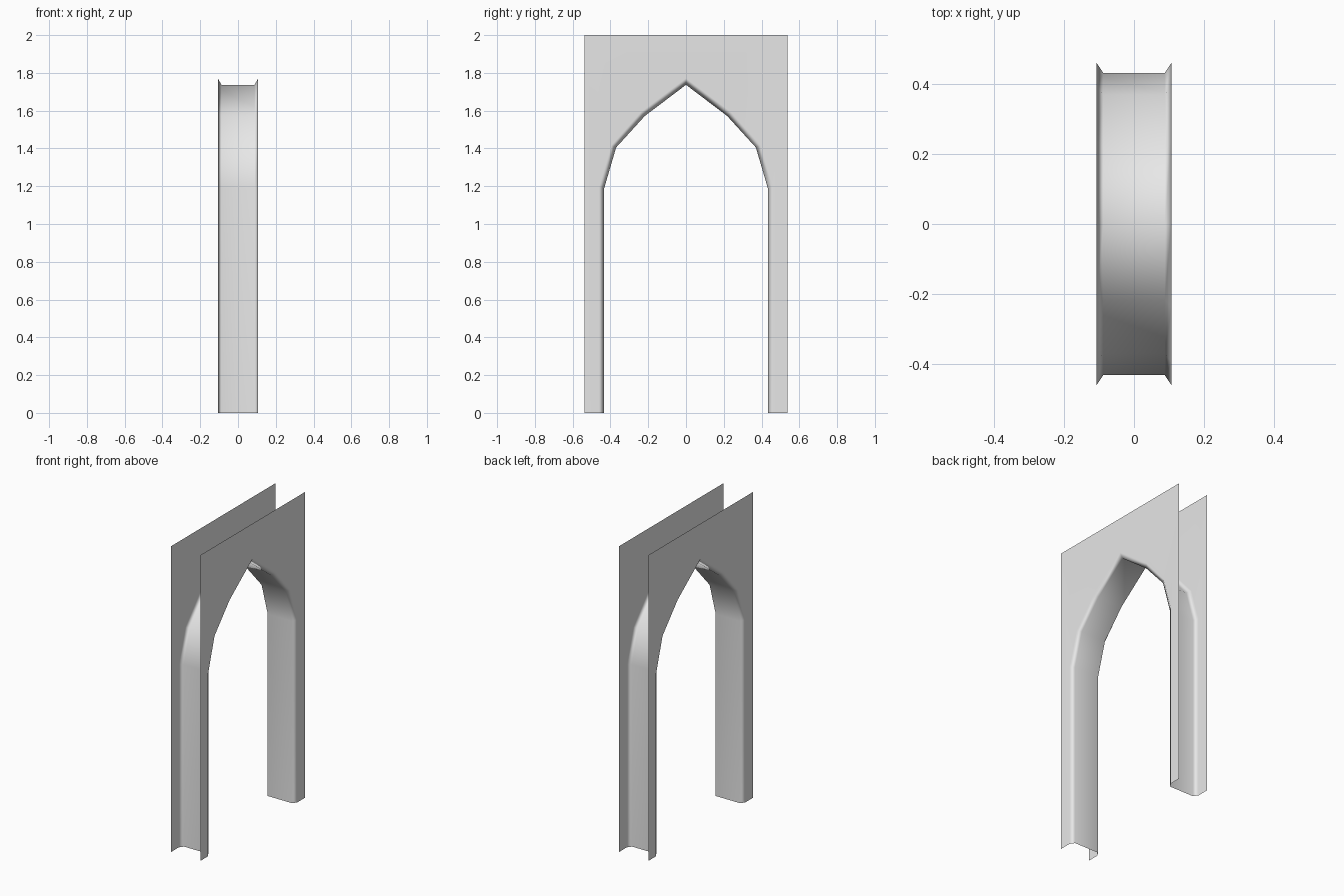
import bpy
import bmesh

cube = bpy.data.objects.get("Cube")
if cube:
    bpy.data.objects.remove(cube, do_unlink=True)

HALF_LENGTH, HEIGHT = 0.538, 2.0
HALF_WIDTH, HALF_SOFFIT = 0.107, 0.088

# Half profiles (y, z) of the pointed opening, from the floor up to the apex
soffit_half = [(0.433, 0), (0.433, 1.19), (0.37, 1.405), (0.218, 1.572), (0, 1.737)]
rim_half = [(0.461, 0), (0.461, 1.195), (0.396, 1.415), (0.239, 1.592), (0, 1.772)]


def full_arch(half):
    """Mirror a half profile into a full arch running from -y to +y."""
    return [(-y, z) for y, z in half] + half[-2::-1]


def add_row(bm, x, profile):
    return [bm.verts.new((x, y, z)) for y, z in profile]


stone = bpy.data.materials.new("plain grey")
stone.use_nodes = True
grey = (0.8, 0.8, 0.8, 1)
stone.diffuse_color = grey
stone.node_tree.nodes["Principled BSDF"].inputs["Base Color"].default_value = grey

bm = bmesh.new()
rim, soffit = full_arch(rim_half), full_arch(soffit_half)
rows = [add_row(bm, HALF_WIDTH, rim), add_row(bm, HALF_SOFFIT, soffit),
        add_row(bm, -HALF_SOFFIT, soffit), add_row(bm, -HALF_WIDTH, rim)]

# Soffit band with a chamfer along each rim
for a, b in zip(rows, rows[1:]):
    for i in range(len(a) - 1):
        bm.faces.new((a[i + 1], a[i], b[i], b[i + 1]))

# Open wall sheets on both sides, with the arch cut out of the rectangle
corners = [(HALF_LENGTH, 0), (HALF_LENGTH, HEIGHT), (-HALF_LENGTH, HEIGHT), (-HALF_LENGTH, 0)]
bm.faces.new(rows[0] + add_row(bm, HALF_WIDTH, corners))
bm.faces.new((rows[-1] + add_row(bm, -HALF_WIDTH, corners))[::-1])

for face in bm.faces:
    face.smooth = True
mesh = bpy.data.meshes.new("pointed_archway")
bm.to_mesh(mesh)
bm.free()
mesh.materials.append(stone)

archway = bpy.data.objects.new("pointed_archway", mesh)
bpy.context.collection.objects.link(archway)

# Keep the large walls flat while the chamfers shade smoothly
normals = archway.modifiers.new("weighted_normals", 'WEIGHTED_NORMAL')
normals.mode = 'FACE_AREA'
normals.weight = 50
